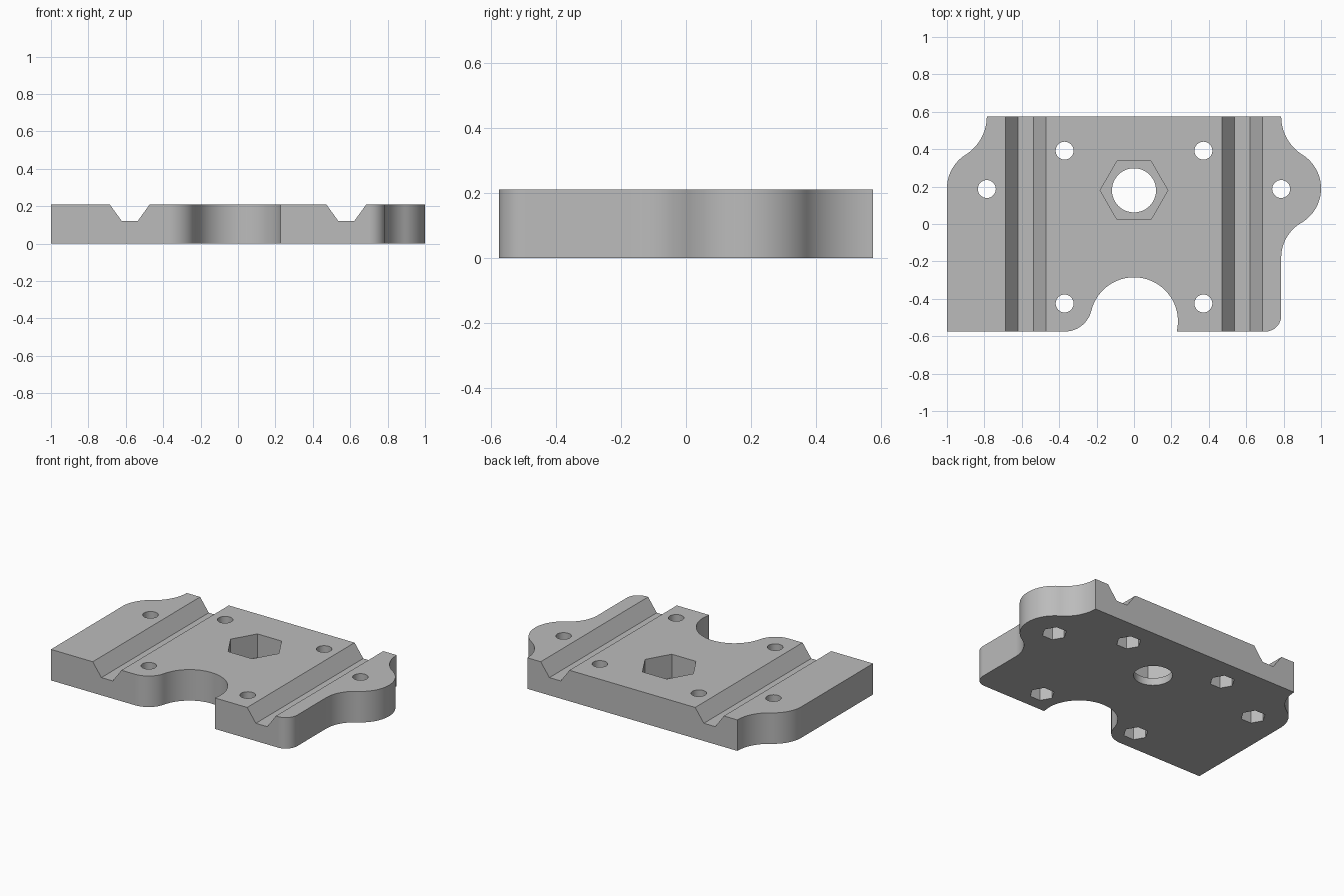
import bpy, bmesh
from math import sin, cos, pi, radians, atan2, degrees, hypot
from mathutils import Vector

if "Cube" in bpy.data.objects:
    bpy.data.objects.remove(bpy.data.objects["Cube"])

HEIGHT = 0.21
BACK = 0.575
EAR_X, EAR_Y, EAR_R = 0.787, 0.19, 0.213
cutters = []


def arc(cx, cy, r, a0, a1, n=16):
    """Points along an arc, angles in degrees."""
    angles = [radians(a0 + (a1 - a0) * i / n) for i in range(n + 1)]
    return [(cx + r * cos(a), cy + r * sin(a)) for a in angles]


def prism(name, points, start, depth):
    """Extrude a closed outline of 3D points along a vector."""
    bm = bmesh.new()
    face = bm.faces.new([bm.verts.new(Vector(p) + Vector(start)) for p in points])
    new = bmesh.ops.extrude_face_region(bm, geom=[face])["geom"]
    verts = [v for v in new if isinstance(v, bmesh.types.BMVert)]
    bmesh.ops.translate(bm, verts=verts, vec=depth)
    bmesh.ops.recalc_face_normals(bm, faces=bm.faces)
    mesh = bpy.data.meshes.new(name)
    bm.to_mesh(mesh)
    bm.free()
    obj = bpy.data.objects.new(name, mesh)
    bpy.context.collection.objects.link(obj)
    return obj


def bore(name, x, y, r, z0, z1, sides):
    """Upright cutter with a corner on the x axis."""
    ring = arc(x, y, r, 0, 360, sides)[:-1]
    cutters.append(prism(name, [(px, py, 0) for px, py in ring], (0, 0, z0), (0, 0, z1 - z0)))


def ear_half(dy):
    """Right ear from its side line to its tip; dy is where the blend starts."""
    r = (dy * dy - EAR_R ** 2) / (2 * EAR_R)
    cx, cy = EAR_X + r, EAR_Y + dy
    a = degrees(atan2(abs(dy), r))
    s = 1 if dy > 0 else -1
    blend = arc(cx, cy, r, 180, 180 + s * a)
    tip = arc(EAR_X, EAR_Y, EAR_R, s * a, 0)
    return blend + tip[1:]


# Plate outline, anticlockwise from the front left corner
NOTCH_Y, NOTCH_R, LIP_X, LIP_R = -0.52, 0.235, -0.37, 0.146
lip_y = LIP_R - BACK
lip_a = degrees(atan2(NOTCH_Y - lip_y, -LIP_X))
notch_end = degrees(atan2(-BACK - NOTCH_Y, 0.228))
back_ear = ear_half(BACK - EAR_Y)
outline = [(-1, -BACK)]
outline += arc(LIP_X, lip_y, LIP_R, -90, lip_a)
outline += arc(0, NOTCH_Y, NOTCH_R, 180 + lip_a, notch_end, 32)[1:]
outline += arc(EAR_X - 0.085, 0.085 - BACK, 0.085, -90, 0)
outline += ear_half(-0.37)
outline += back_ear[-2::-1]
outline += [(-x, y) for x, y in back_ear]
plate = prism("mounting_plate", [(x, y, 0) for x, y in outline], (0, 0, 0), (0, 0, HEIGHT))

# Sloped grooves running front to back
for side in (-1, 1):
    profile = [(-0.0425, 0.12), (0.0425, 0.12), (0.1725, 0.30), (-0.1725, 0.30)]
    cutters.append(prism("groove_cutter", [(x + side * 0.579, 0, z) for x, z in profile],
                         (0, -0.8, 0), (0, 1.6, 0)))

# Screw holes with hexagonal nut pockets underneath
for side in (-1, 1):
    for x, y in ((0.371, 0.392), (0.371, -0.425), (EAR_X, 0.187)):
        bore("screw_hole_cutter", side * x, y, 0.048, -0.1, 0.3, 32)
        bore("nut_pocket_cutter", side * x, y, 0.077, -0.1, 0.10, 6)

# Central hole with a hexagonal pocket on top
bore("centre_hole_cutter", 0, 0.18, 0.118, -0.1, 0.3, 48)
bore("centre_pocket_cutter", 0, 0.18, 0.181, 0.05, 0.3, 6)

for cutter in cutters:
    mod = plate.modifiers.new(cutter.name, "BOOLEAN")
    mod.operation = "DIFFERENCE"
    mod.solver = "EXACT"
    mod.object = cutter
    cutter.hide_render = True

# Bake the cuts and drop the cutters
bpy.context.view_layer.update()
graph = bpy.context.evaluated_depsgraph_get()
cut_mesh = bpy.data.meshes.new_from_object(plate.evaluated_get(graph))
plate.modifiers.clear()
plate.data = cut_mesh
for cutter in cutters:
    bpy.data.objects.remove(cutter)

# Plain grey plastic
grey = bpy.data.materials.new("grey")
grey.use_nodes = True
colour = (0.5, 0.5, 0.5, 1)
grey.diffuse_color = colour
grey.node_tree.nodes["Principled BSDF"].inputs["Base Color"].default_value = colour
plate.data.materials.clear()
plate.data.materials.append(grey)

for obj in bpy.context.selected_objects:
    obj.select_set(False)
plate.select_set(True)
bpy.context.view_layer.objects.active = plate
bpy.ops.object.shade_smooth_by_angle(angle=radians(30))
